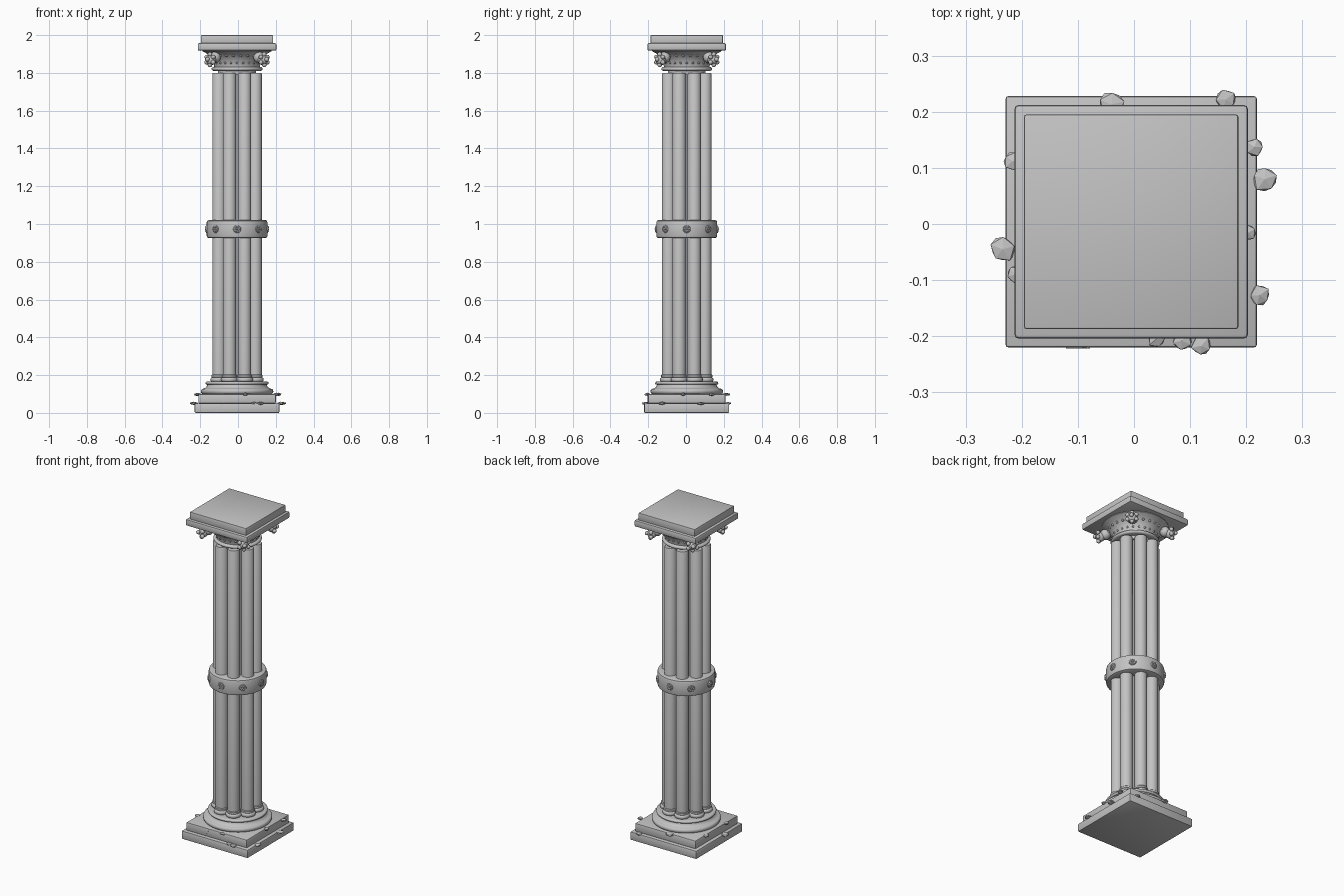
import bpy, bmesh, math, random
from mathutils import Matrix, Vector

if "Cube" in bpy.data.objects:
    bpy.data.objects.remove(bpy.data.objects["Cube"])

random.seed(4)
CX, CY = -0.005, 0.004            # column axis (chips shift the overall bounds)
stone = bpy.data.materials.new("grey_stone")
stone.diffuse_color = (0.55, 0.55, 0.55, 1)
stone.use_nodes = True
stone.node_tree.nodes["Principled BSDF"].inputs["Base Color"].default_value = stone.diffuse_color


def finish(bm, name, angle=35, smooth=True):
    bmesh.ops.recalc_face_normals(bm, faces=bm.faces)
    me = bpy.data.meshes.new(name)
    bm.to_mesh(me)
    bm.free()
    me.materials.append(stone)
    if smooth:
        for p in me.polygons:
            p.use_smooth = True
        me.set_sharp_from_angle(angle=math.radians(angle))
    ob = bpy.data.objects.new(name, me)
    ob.location = (CX, CY, 0)
    bpy.context.collection.objects.link(ob)
    return ob


def slab(name, half, z0, z1, bevel):
    bm = bmesh.new()
    bmesh.ops.create_cube(bm, size=1, matrix=Matrix.Translation((0, 0, (z0 + z1) / 2))
                          @ Matrix.Diagonal((2 * half, 2 * half, z1 - z0, 1)))
    bmesh.ops.bevel(bm, geom=bm.edges[:], offset=bevel, segments=2, profile=0.5, affect='EDGES')
    return finish(bm, name)


def add_lathe(bm, profile, n, cx=0, cy=0):
    rings = [[bm.verts.new((cx + r * math.cos(2 * math.pi * i / n),
                            cy + r * math.sin(2 * math.pi * i / n), z)) for i in range(n)]
             for r, z in profile]
    for a, b in zip(rings, rings[1:]):
        for i in range(n):
            j = (i + 1) % n
            bm.faces.new((a[i], a[j], b[j], b[i]))
    bm.faces.new(rings[0][::-1])
    bm.faces.new(rings[-1])


def lathe(name, profile, n=48):
    bm = bmesh.new()
    add_lathe(bm, profile, n)
    return finish(bm, name)


def ball(bm, pos, r, seg=12):
    bmesh.ops.create_uvsphere(bm, u_segments=seg, v_segments=seg // 2 + 2, radius=r,
                              matrix=Matrix.Translation(pos))


def bulge(r_in, r_out, z0, z1, steps=8):
    """Half-round moulding profile."""
    return [(r_in + (r_out - r_in) * math.sin(math.pi * k / steps),
             z0 + (z1 - z0) * (1 - math.cos(math.pi * k / steps)) / 2) for k in range(steps + 1)]


# square plinth steps and round base mouldings
slab("lower_plinth", 0.224, 0.0, 0.05, 0.005)
slab("upper_plinth", 0.205, 0.05, 0.1, 0.005)
lathe("base_moulding", [(0.18, 0.098)] + bulge(0.18, 0.192, 0.1, 0.128)
      + [(0.172, 0.13), (0.162, 0.138), (0.158, 0.147)]
      + bulge(0.158, 0.167, 0.149, 0.166) + [(0.13, 0.167)])

# clustered shaft: eight round columns about a core
lathe("shaft_core", [(0.085, 0.16), (0.085, 1.8)], 32)
shafts, feet = bmesh.new(), bmesh.new()
for k in range(8):
    a = math.radians(22.5 + 45 * k)
    x, y = 0.104 * math.cos(a), 0.104 * math.sin(a)
    add_lathe(shafts, [(0.035, 0.16), (0.035, 1.794), (0.032, 1.8)], 24, x, y)
    add_lathe(feet, bulge(0.036, 0.045, 0.164, 0.188) + [(0.039, 0.19), (0.039, 0.2),
                                                       (0.034, 0.205)], 20, x, y)
finish(shafts, "shaft_columns")
finish(feet, "column_feet")

# middle band with eight rosettes
lathe("middle_band", [(0.09, 0.925), (0.15, 0.925), (0.158, 0.929), (0.161, 0.938), (0.161, 1.008),
                      (0.158, 1.017), (0.15, 1.021), (0.09, 1.021)])
bm = bmesh.new()
for k in range(8):
    turn = Matrix.Rotation(math.radians(45 * k), 4, 'Z')
    face = turn @ Matrix.Translation((0.161, 0, 0.973)) @ Matrix.Rotation(math.pi / 2, 4, 'Y')
    bmesh.ops.create_cone(bm, cap_ends=True, segments=16, radius1=0.022, radius2=0.019,
                          depth=0.008, matrix=face)
    for p in range(6):
        t = math.radians(60 * p)
        ball(bm, turn @ Vector((0.163, 0.012 * math.cos(t), 0.973 + 0.012 * math.sin(t))), 0.006, 8)
    ball(bm, turn @ Vector((0.164, 0, 0.973)), 0.006, 8)
finish(bm, "band_rosettes")

# capital: neck, ring and flaring bell
lathe("capital_neck", [(0.1, 1.79), (0.1, 1.82)])
lathe("capital_ring", bulge(0.12, 0.135, 1.81, 1.832))
bell = [(0.12, 1.828), (0.123, 1.845), (0.13, 1.865), (0.142, 1.885), (0.16, 1.902),
        (0.183, 1.915), (0.183, 1.925)]
lathe("capital_bell", bell)

# studs on the bell
bm = bmesh.new()
for row, (r, z, s) in enumerate([(0.126, 1.853, 0.006), (0.148, 1.89, 0.007)]):
    for k in range(24):
        a = math.radians(15 * (k + row / 2))
        ball(bm, (r * math.cos(a), r * math.sin(a), z), s, 8)
finish(bm, "bell_studs")

# berry clusters at the four corners
bm = bmesh.new()
for k in range(4):
    turn = Matrix.Rotation(math.radians(45 + 90 * k), 4, 'Z')
    ball(bm, turn @ Vector((0.165, 0, 1.882)), 0.03, 16)
    ball(bm, turn @ Vector((0.193, 0, 1.868)), 0.027, 16)
    for p in range(6):
        t = math.radians(60 * p + 30)
        ball(bm, turn @ Vector((0.203, 0.028 * math.cos(t), 1.87 + 0.028 * math.sin(t))), 0.012)
    ball(bm, turn @ Vector((0.222, 0, 1.872)), 0.012)
finish(bm, "corner_clusters")

# square top
slab("abacus", 0.208, 1.918, 1.957, 0.007)
slab("top_slab", 0.191, 1.95, 2.0, 0.004)

# flat broken stone chips resting on the plinth edges: x, y, z, radius
chips = [(-0.04, 0.213, 0.098, 0.026), (0.164, 0.222, 0.05, 0.02), (0.215, 0.137, 0.098, 0.018),
         (0.233, 0.08, 0.05, 0.026), (0.203, -0.015, 0.098, 0.017), (0.224, -0.127, 0.05, 0.021),
         (0.12, -0.217, 0.05, 0.02), (0.085, -0.208, 0.05, 0.02), (0.04, -0.205, 0.098, 0.018),
         (-0.216, 0.112, 0.098, 0.02), (-0.234, -0.045, 0.05, 0.025), (-0.212, -0.09, 0.098, 0.017)]
bm = bmesh.new()
for x, y, z, r in chips:
    new = bmesh.ops.create_icosphere(bm, subdivisions=1, radius=1)["verts"]
    spin = Matrix.Rotation(random.uniform(0, 6.28), 3, 'Z')
    for v in new:
        c = spin @ v.co * random.uniform(0.82, 1.06)
        v.co = (x - CX + c.x * r, y - CY + c.y * r, z + c.z * 0.009)
finish(bm, "stone_chips", smooth=False)

# jagged crack on the front of both plinth steps
bm = bmesh.new()
for path, y in (([(-0.115, 0.002), (-0.1, 0.02), (-0.092, 0.028), (-0.075, 0.048)], -0.224),
                ([(-0.075, 0.052), (-0.066, 0.07), (-0.06, 0.08), (-0.05, 0.098)], -0.205)):
    for (x0, z0), (x1, z1) in zip(path, path[1:]):
        d = Vector((x1 - x0, 0, z1 - z0))
        m = (Matrix.Translation(((x0 + x1) / 2, y, (z0 + z1) / 2))
             @ d.to_track_quat('X', 'Y').to_matrix().to_4x4()
             @ Matrix.Diagonal((d.length, 0.003, 0.003, 1)))
        bmesh.ops.create_cube(bm, size=1, matrix=m)
finish(bm, "plinth_crack", smooth=False)
